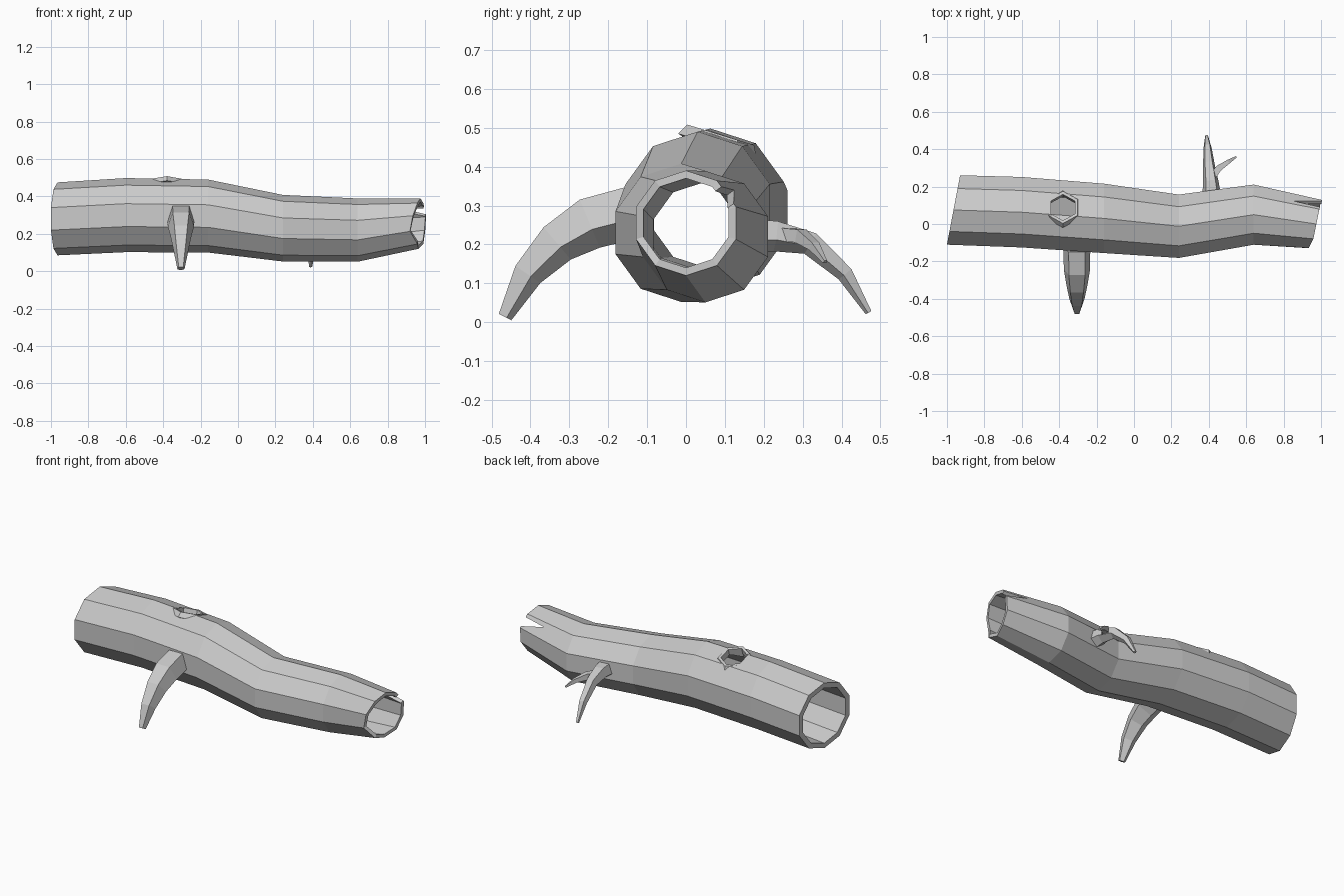
import bpy, bmesh
from math import sin, cos, pi, radians, tan
from mathutils import Vector

if "Cube" in bpy.data.objects:
    bpy.data.objects.remove(bpy.data.objects["Cube"])


def make_object(name, bm):
    bmesh.ops.recalc_face_normals(bm, faces=bm.faces[:])
    me = bpy.data.meshes.new(name)
    bm.to_mesh(me)
    bm.free()
    ob = bpy.data.objects.new(name, me)
    bpy.context.collection.objects.link(ob)
    return ob


def skin(bm, rings, closed=False):
    """Join rings of points with quads; cap the ends, or loop back to the start."""
    vs = [[bm.verts.new(p) for p in ring] for ring in rings]
    n = len(vs[0])
    pairs = list(zip(vs, vs[1:]))
    if closed:
        pairs.append((vs[-1], vs[0]))
    else:
        bm.faces.new(vs[0])
        bm.faces.new(vs[-1])
    for a, b in pairs:
        for i in range(n):
            j = (i + 1) % n
            bm.faces.new((a[i], a[j], b[j], b[i]))


def branch(name, path, sides):
    """Tapered tube along (x, y, z, radius) points."""
    pts = [Vector(p[:3]) for p in path]
    rings = []
    for i, p in enumerate(pts):
        t = (pts[min(i + 1, len(pts) - 1)] - pts[max(i - 1, 0)]).normalized()
        side = t.cross(Vector((0, 0, 1))).normalized()
        up = side.cross(t)
        r = path[i][3]
        rings.append([p + r * (side * sin(a) + up * cos(a))
                      for a in (2 * pi * (k + 0.5) / sides for k in range(sides))])
    bm = bmesh.new()
    skin(bm, rings)
    return make_object(name, bm)


def cut(target, cutter):
    mod = target.modifiers.new("cut", 'BOOLEAN')
    mod.operation = 'DIFFERENCE'
    mod.solver = 'EXACT'
    mod.object = cutter
    bpy.context.view_layer.objects.active = target
    bpy.ops.object.modifier_apply(modifier=mod.name)
    bpy.data.objects.remove(cutter)


# Hollow trunk: x, y, z, radius, wall, end slant
stations = [(-0.965, 0.075, 0.28, 0.195, 0.03, 0.19),
            (-0.60, 0.063, 0.30, 0.198, 0.035, 0),
            (-0.16, 0.03, 0.295, 0.195, 0.035, 0),
            (0.24, -0.012, 0.23, 0.178, 0.03, 0),
            (0.64, 0.05, 0.22, 0.169, 0.028, 0),
            (0.975, 0.0, 0.255, 0.135, 0.02, 0.2)]
chips = {7: -0.03, 8: -0.015, 5: -0.01, 2: 0.005}


def trunk_ring(s, inner, last):
    x, y, z, r, wall, slant = s
    r -= wall if inner else 0
    ring = []
    for k in range(10):
        a = k * pi / 5
        dy = r * sin(a)
        dx = slant * dy + (chips.get(k, 0) if last else 0)
        ring.append((x + dx, y + dy, z + r * cos(a)))
    return ring


outer = [trunk_ring(s, False, i == 5) for i, s in enumerate(stations)]
inner = [trunk_ring(s, True, i == 5) for i, s in enumerate(stations)]
bm = bmesh.new()
skin(bm, outer + inner[::-1], closed=True)
trunk = make_object("hollow_trunk", bm)

# Knothole opening and its raised rim, tilted with the bark
tilt = radians(17)
centre = Vector((-0.38, 0.088, 0.478))
normal = Vector((0, sin(tilt), cos(tilt)))
across = Vector((0, cos(tilt), -sin(tilt)))


def hexagon(r, h):
    return [centre + normal * h + Vector((1, 0, 0)) * r * sin(k * pi / 3)
            + across * r * cos(k * pi / 3) for k in range(6)]


bm = bmesh.new()
skin(bm, [hexagon(0.076, -0.12), hexagon(0.076, 0.1)])
cut(trunk, make_object("knothole_cutter", bm))
bm = bmesh.new()
skin(bm, [hexagon(0.105, -0.025), hexagon(0.09, 0.004),
          hexagon(0.073, 0.003), hexagon(0.073, -0.035)], closed=True)
make_object("knothole_rim", bm)

# Split in the bark at the narrow end
n = Vector((0, sin(radians(54)), cos(radians(54))))
t = Vector((0, cos(radians(54)), -sin(radians(54))))
base = Vector((0, 0.0, 0.25))
bm = bmesh.new()
skin(bm, [[base + n * d + t * w + Vector((x, 0, 0))
           for x, w in ((0.85, 0), (1.06, 0.038), (1.06, -0.038))] for d in (0.08, 0.22)])
cut(trunk, make_object("split_cutter", bm))

# Branches
branch("front_branch", [(-0.305, -0.135, 0.29, 0.075), (-0.305, -0.25, 0.26, 0.074),
                        (-0.305, -0.335, 0.207, 0.06), (-0.305, -0.41, 0.125, 0.043),
                        (-0.305, -0.467, 0.014, 0.02)], 5)
branch("rear_branch", [(0.415, 0.16, 0.225, 0.052), (0.41, 0.23, 0.225, 0.043),
                       (0.40, 0.32, 0.205, 0.033), (0.393, 0.41, 0.125, 0.023),
                       (0.388, 0.47, 0.025, 0.009)], 5)
branch("rear_twig", [(0.41, 0.24, 0.225, 0.026), (0.45, 0.295, 0.222, 0.024),
                     (0.50, 0.33, 0.195, 0.016), (0.545, 0.358, 0.155, 0.006)], 4)
